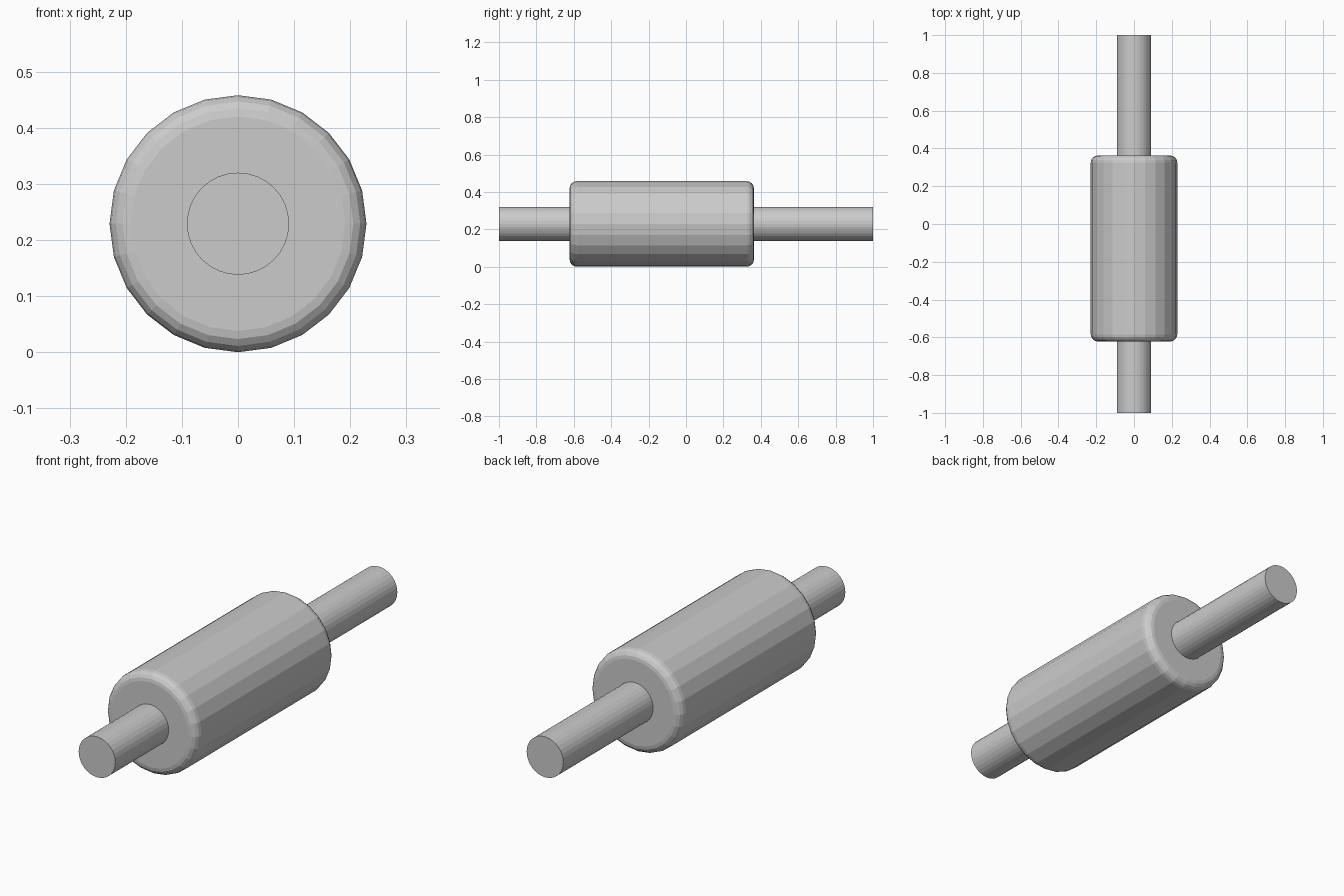
import bpy
import math

if "Cube" in bpy.data.objects:
    bpy.data.objects.remove(bpy.data.objects["Cube"])

CENTRE_Z = 0.229


def lathe_y(name, profile, sides):
    """Closed solid of revolution about the y axis; profile is (radius, y) pairs."""
    verts, faces = [], []
    for r, y in profile:
        for i in range(sides):
            a = 2 * math.pi * i / sides
            verts.append((r * math.sin(a), y, r * math.cos(a)))
    for k in range(len(profile) - 1):
        for i in range(sides):
            j = (i + 1) % sides
            a, b = k * sides, (k + 1) * sides
            faces.append((a + i, a + j, b + j, b + i))
    last = (len(profile) - 1) * sides
    faces.append(tuple(reversed(range(sides))))
    faces.append(tuple(range(last, last + sides)))
    mesh = bpy.data.meshes.new(name)
    mesh.from_pydata(verts, [], [tuple(reversed(f)) for f in faces])
    mesh.update()
    obj = bpy.data.objects.new(name, mesh)
    obj.location.z = CENTRE_Z
    bpy.context.collection.objects.link(obj)
    return obj


# Roller body: low-poly drum with rounded rims
R, Y0, Y1, BEVEL, STEPS = 0.229, -0.622, 0.363, 0.038, 4
arc = [math.pi / 2 * s / STEPS for s in range(STEPS + 1)]
front = [(R - BEVEL + BEVEL * math.sin(t), Y0 + BEVEL - BEVEL * math.cos(t)) for t in arc]
back = [(R - BEVEL + BEVEL * math.cos(t), Y1 - BEVEL + BEVEL * math.sin(t)) for t in arc]
lathe_y("roller_body", front + back, 24)

# Shaft running through the body
lathe_y("shaft", [(0.091, -1.0), (0.091, 1.0)], 32)
